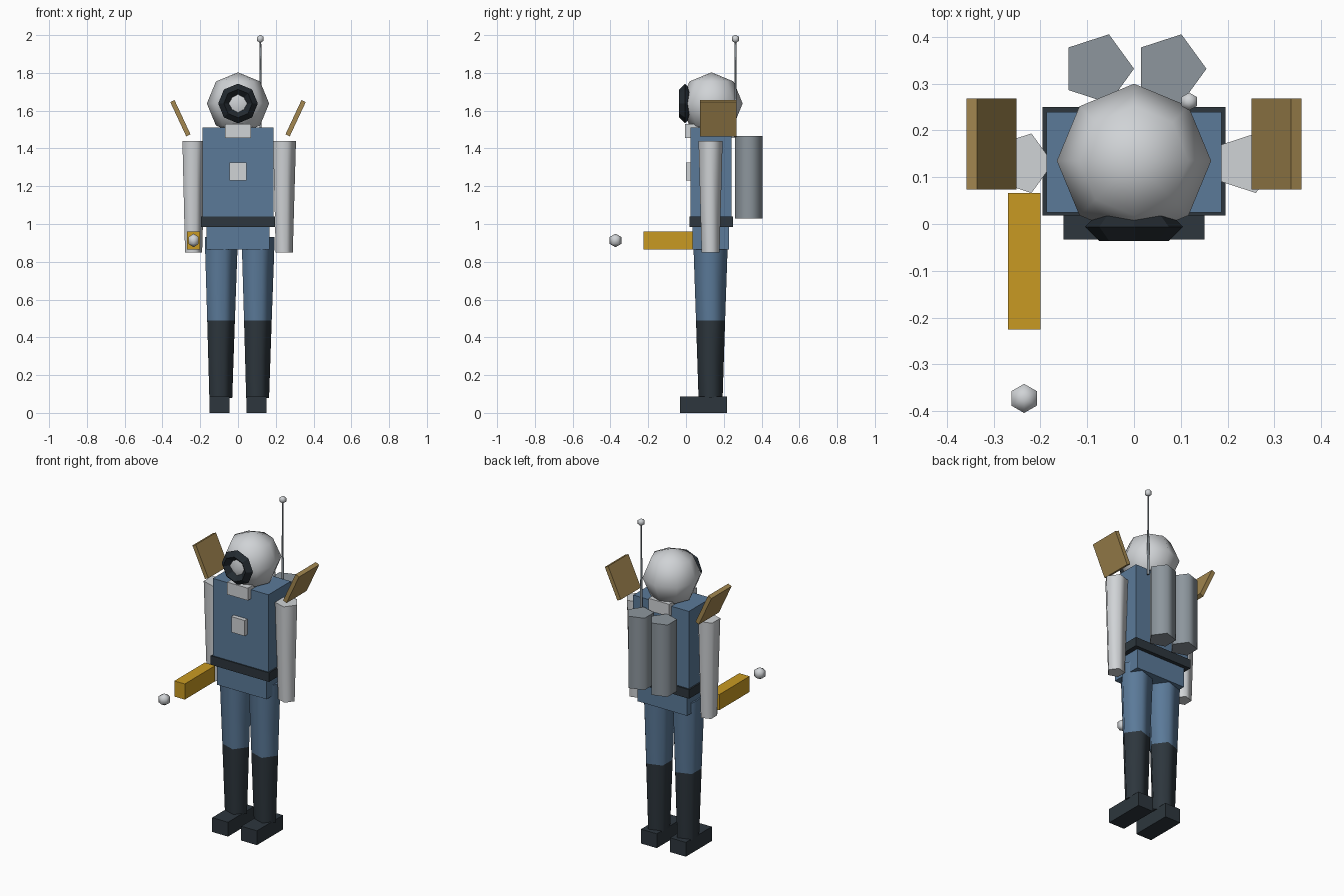
import bpy, bmesh
from math import radians, pi
from mathutils import Matrix, Vector

cube = bpy.data.objects.get("Cube")
if cube:
    bpy.data.objects.remove(cube, do_unlink=True)


def make_material(name, hex_code):
    srgb = [int(hex_code[i:i + 2], 16) / 255 for i in range(0, 6, 2)]
    color = [((c + 0.055) / 1.055) ** 2.4 for c in srgb] + [1]
    mat = bpy.data.materials.new(name)
    mat.use_nodes = True
    mat.diffuse_color = color
    mat.node_tree.nodes["Principled BSDF"].inputs["Base Color"].default_value = color
    return mat


BLUE = make_material("suit blue", "5b7a99")
DARK = make_material("charcoal", "2d363d")
VISOR = make_material("visor black", "232a30")
LIGHT = make_material("pale grey", "d0d3d6")
GREY = make_material("tank grey", "8d969d")
GOLD = make_material("gold", "c99a22")
BROWN = make_material("tan brown", "a38750")


def finish(name, bm, mat, smooth=None):
    bmesh.ops.recalc_face_normals(bm, faces=bm.faces)
    mesh = bpy.data.meshes.new(name)
    bm.to_mesh(mesh)
    bm.free()
    mesh.materials.append(mat)
    obj = bpy.data.objects.new(name, mesh)
    bpy.context.collection.objects.link(obj)
    if smooth:
        bpy.ops.object.select_all(action="DESELECT")
        obj.select_set(True)
        bpy.context.view_layer.objects.active = obj
        bpy.ops.object.shade_smooth_by_angle(angle=radians(smooth))
    return obj


def box(name, mat, x, y, z, tilt=0):
    """Box from (min, max) ranges, optionally tilted about its y axis."""
    ranges = (x, y, z)
    center = Vector([(a + b) / 2 for a, b in ranges])
    size = [b - a for a, b in ranges]
    bm = bmesh.new()
    bmesh.ops.create_cube(bm, size=1, matrix=Matrix.Translation(center)
                          @ Matrix.Rotation(tilt, 4, "Y") @ Matrix.Diagonal(size + [1]))
    return finish(name, bm, mat)


def tube(name, mat, x, y, z0, z1, r0, r1, sides=5):
    """Upright tapered prism with one corner toward +x."""
    bm = bmesh.new()
    bmesh.ops.create_cone(bm, cap_ends=True, segments=sides, radius1=r0, radius2=r1,
                          depth=z1 - z0, matrix=Matrix.Translation((x, y, (z0 + z1) / 2)))
    # Turn so that a corner points along +x
    first = max((v.co - Vector((x, y, v.co.z)) for v in bm.verts), key=lambda d: d.length)
    turn = Vector((first.x, first.y)).angle_signed(Vector((1, 0)))
    bmesh.ops.rotate(bm, verts=bm.verts, cent=(x, y, 0), matrix=Matrix.Rotation(-turn, 3, "Z"))
    return finish(name, bm, mat, 80)


def ball(name, mat, center, radius, segments, rings):
    bm = bmesh.new()
    bmesh.ops.create_uvsphere(bm, u_segments=segments, v_segments=rings, radius=radius,
                              matrix=Matrix.Translation(center))
    return finish(name, bm, mat, 80)


def ring(name, mat, center, major, minor, count=8):
    """Ring around the y axis with a diamond cross-section."""
    bm = bmesh.new()
    section = [(major + minor, 0), (major, -minor), (major - minor, 0), (major, minor)]
    loops = []
    for i in range(count):
        turn = Matrix.Rotation(2 * pi * i / count, 3, "Y")
        loops.append([bm.verts.new(Vector(center) + turn @ Vector((r, y, 0))) for r, y in section])
    for i, a in enumerate(loops):
        b = loops[(i + 1) % count]
        for k in range(4):
            n = (k + 1) % 4
            bm.faces.new((a[k], a[n], b[n], b[k]))
    return finish(name, bm, mat)


MID = 0.13  # body centre in depth

# Torso, belt, hips, collar and chest panel
box("torso", BLUE, (-0.187, 0.187), (0.025, 0.24), (1.0, 1.51))
box("belt", DARK, (-0.196, 0.196), (0.018, 0.25), (0.985, 1.04))
box("hips", BLUE, (-0.167, 0.167), (0.035, 0.228), (0.865, 1.0))
box("collar", LIGHT, (-0.07, 0.07), (-0.005, 0.262), (1.455, 1.53))
box("chest_panel", LIGHT, (-0.045, 0.045), (0.0, 0.03), (1.23, 1.325))

# Helmet and visor
ball("helmet", LIGHT, (0, 0.135, 1.638), 0.165, 8, 4)
ring("visor", VISOR, (0, -0.006, 1.638), 0.075, 0.03)

# Paired limbs, feet, shoulder plates and back tanks
for side, s in (("left", 1), ("right", -1)):
    leg_x, arm_x, plate_x = 0.0975 * s, 0.24 * s, 0.305 * s
    tube(side + "_thigh", BLUE, leg_x, MID, 0.49, 0.93, 0.081, 0.097)
    tube(side + "_boot", DARK, leg_x, MID, 0.08, 0.49, 0.067, 0.081)
    box(side + "_foot", DARK, (leg_x - 0.053, leg_x + 0.053), (-0.033, 0.217), (0, 0.087))
    tube(side + "_arm", LIGHT, arm_x, MID, 0.85, 1.44, 0.05, 0.067)
    box(side + "_shoulder_plate", BROWN, (plate_x - 0.0125, plate_x + 0.0125),
        (0.074, 0.268), (1.46, 1.66), tilt=radians(25) * s)
    tube(side + "_tank", GREY, 0.0775 * s, 0.332, 1.03, 1.467, 0.0775, 0.0775)

# Antenna on the back
tube("antenna_rod", GREY, 0.118, 0.262, 1.46, 1.975, 0.007, 0.005)
ball("antenna_tip", LIGHT, (0.118, 0.262, 1.98), 0.022, 6, 3)

# Hand-held blaster and its floating shot
box("blaster", GOLD, (-0.27, -0.2), (-0.226, 0.066), (0.865, 0.96))
ball("shot", LIGHT, (-0.235, -0.373, 0.913), 0.036, 6, 3)
